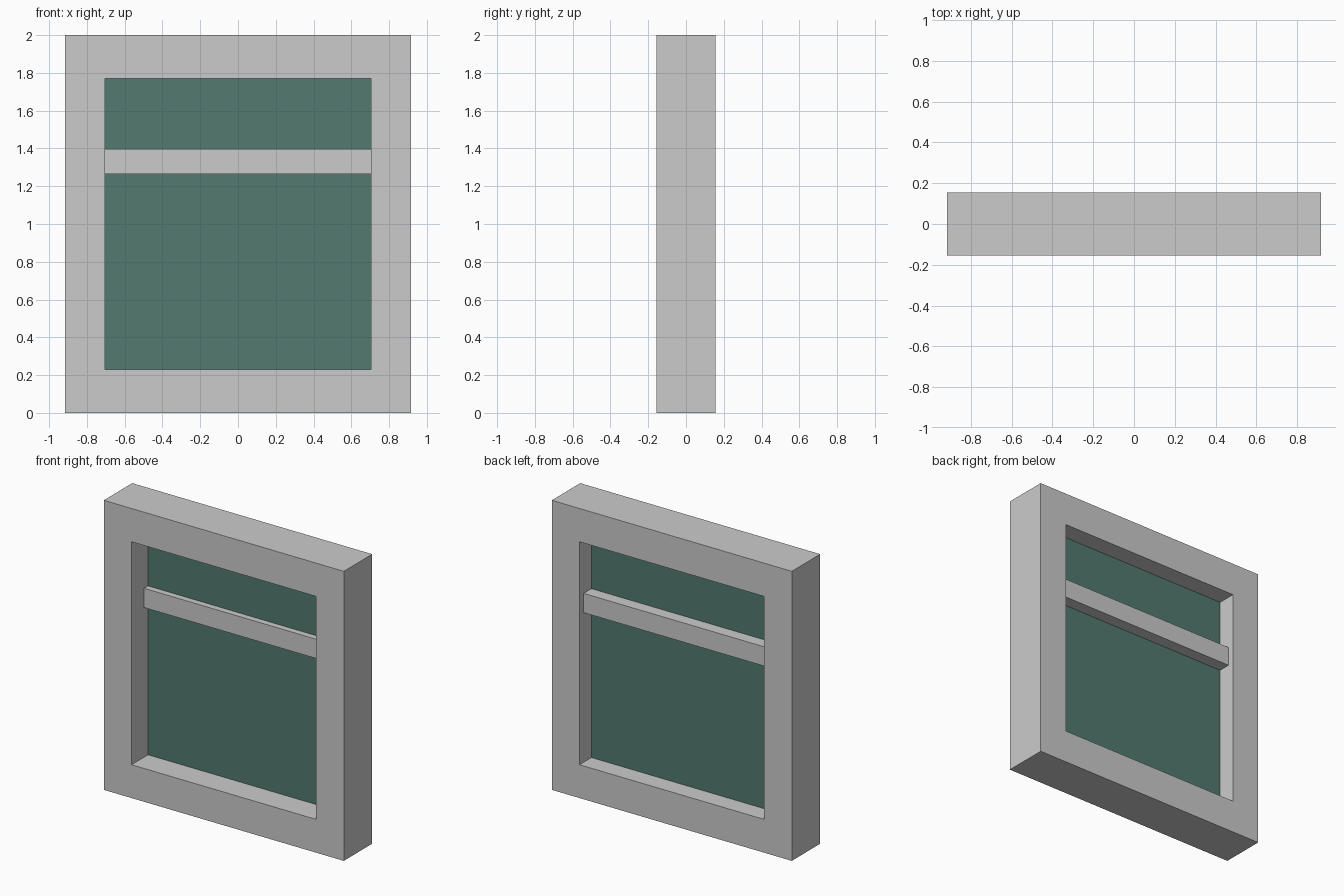
import bpy, bmesh

if "Cube" in bpy.data.objects:
    bpy.data.objects.remove(bpy.data.objects["Cube"])

OUT_W, IN_W = 0.917, 0.705      # half widths of frame and opening
OUT_Z, IN_Z = (0.0, 2.0), (0.23, 1.77)
DEPTH = 0.155                   # half depth of frame
GLASS_Y = 0.025


def finish(name, bm):
    bmesh.ops.recalc_face_normals(bm, faces=bm.faces)
    mesh = bpy.data.meshes.new(name)
    bm.to_mesh(mesh)
    bm.free()
    obj = bpy.data.objects.new(name, mesh)
    bpy.context.collection.objects.link(obj)
    return obj


def rect(bm, half_w, zs, y):
    """Four vertices of an upright rectangle at depth y."""
    corners = ((-1, 0), (1, 0), (1, 1), (-1, 1))
    return [bm.verts.new((sx * half_w, y, zs[i])) for sx, i in corners]


# Outer frame: four rectangular loops joined into a closed ring
bm = bmesh.new()
loops = [rect(bm, OUT_W, OUT_Z, -DEPTH), rect(bm, IN_W, IN_Z, -DEPTH),
         rect(bm, IN_W, IN_Z, DEPTH), rect(bm, OUT_W, OUT_Z, DEPTH)]
for k in range(4):
    a, b = loops[k], loops[(k + 1) % 4]
    for i in range(4):
        j = (i + 1) % 4
        bm.faces.new((a[i], a[j], b[j], b[i]))
finish("window_frame", bm)

# Horizontal rail across the opening
bm = bmesh.new()
bmesh.ops.create_cube(bm, size=1.0)
bmesh.ops.scale(bm, vec=(2 * IN_W, 0.128, 0.133), verts=bm.verts)
bmesh.ops.translate(bm, vec=(0, 0.046, 1.33), verts=bm.verts)
finish("cross_rail", bm)

# Single flat sheet of dark green glass
bm = bmesh.new()
bm.faces.new(rect(bm, IN_W, IN_Z, GLASS_Y))
glass = finish("glass_pane", bm)
mat = bpy.data.materials.new("green_glass")
mat.diffuse_color = (0.085, 0.195, 0.163, 1.0)
mat.use_nodes = True
mat.node_tree.nodes["Principled BSDF"].inputs["Base Color"].default_value = mat.diffuse_color
glass.data.materials.append(mat)
